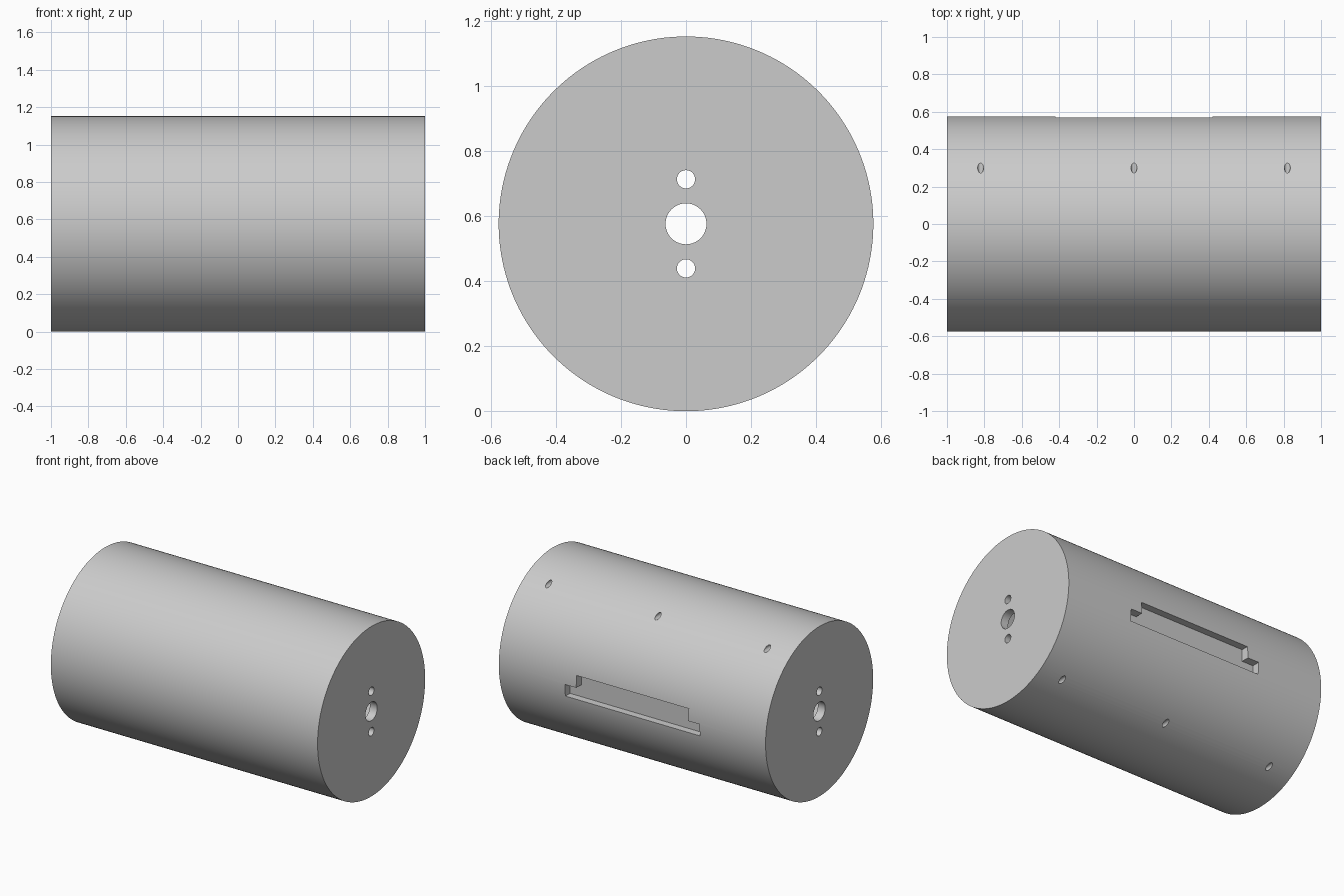
import bpy
import math
from mathutils import Matrix

cube = bpy.data.objects.get("Cube")
if cube:
    bpy.data.objects.remove(cube, do_unlink=True)

RADIUS = 0.576
AXIS_Z = RADIUS
WALL = 0.055


def finish(obj, name):
    obj.name = name
    return obj


def cylinder(name, radius, length, centre, axis, sides):
    """Cylinder lying along the x or y axis."""
    turn = (0, math.pi / 2, 0) if axis == "x" else (math.pi / 2, 0, 0)
    bpy.ops.mesh.primitive_cylinder_add(
        vertices=sides, radius=radius, depth=length, location=centre, rotation=turn)
    return finish(bpy.context.object, name)


def box(name, size, centre):
    bpy.ops.mesh.primitive_cube_add(size=1, location=centre)
    obj = finish(bpy.context.object, name)
    obj.data.transform(Matrix.Diagonal((*size, 1)))
    return obj


def cut(target, cutter):
    """Subtract the cutter, then discard it."""
    cutter.hide_render = True
    mod = target.modifiers.new(cutter.name, "BOOLEAN")
    mod.operation = "DIFFERENCE"
    mod.solver = "EXACT"
    mod.object = cutter
    bpy.context.view_layer.objects.active = target
    bpy.ops.object.modifier_apply(modifier=mod.name)
    bpy.data.objects.remove(cutter, do_unlink=True)


# Grey material
grey = bpy.data.materials.new("light_grey")
grey.use_nodes = True
colour = (0.6, 0.6, 0.6, 1)
grey.diffuse_color = colour
grey.node_tree.nodes["Principled BSDF"].inputs["Base Color"].default_value = colour

# Hollow drum with closed ends
housing = cylinder("drum_housing", RADIUS, 2, (0, 0, AXIS_Z), "x", 160)
housing.data.materials.append(grey)
cut(housing, cylinder("cavity", 0.5, 2 - 2 * WALL, (0, 0, AXIS_Z), "x", 96))

# Shaft hole and two bolt holes through both end walls
for offset, radius in ((0, 0.063), (0.137, 0.028), (-0.137, 0.028)):
    cut(housing, cylinder("end_hole", radius, 3, (0, 0, AXIS_Z + offset), "x", 40))

# Screw holes bored straight into the back, above and below
for side in (1, -1):
    for x in (-0.82, 0, 0.82):
        cut(housing, cylinder("screw_hole", 0.016, 0.5,
                              (x, 0.37, AXIS_Z + side * 0.491), "y", 24))

# Stepped slot recessed in the back
floor_y, outer_y = RADIUS - WALL, 0.7
depth, mid_y = outer_y - floor_y, (outer_y + floor_y) / 2
cut(housing, box("wide_slot", (1.01, depth, 0.081), (0, mid_y, AXIS_Z - 0.0405)))
cut(housing, box("narrow_slot", (0.84, depth, 0.162), (0, mid_y, AXIS_Z)))

# Smooth round walls, sharp rims
bpy.ops.object.select_all(action="DESELECT")
housing.select_set(True)
bpy.context.view_layer.objects.active = housing
bpy.ops.object.shade_smooth_by_angle(angle=math.radians(30))
